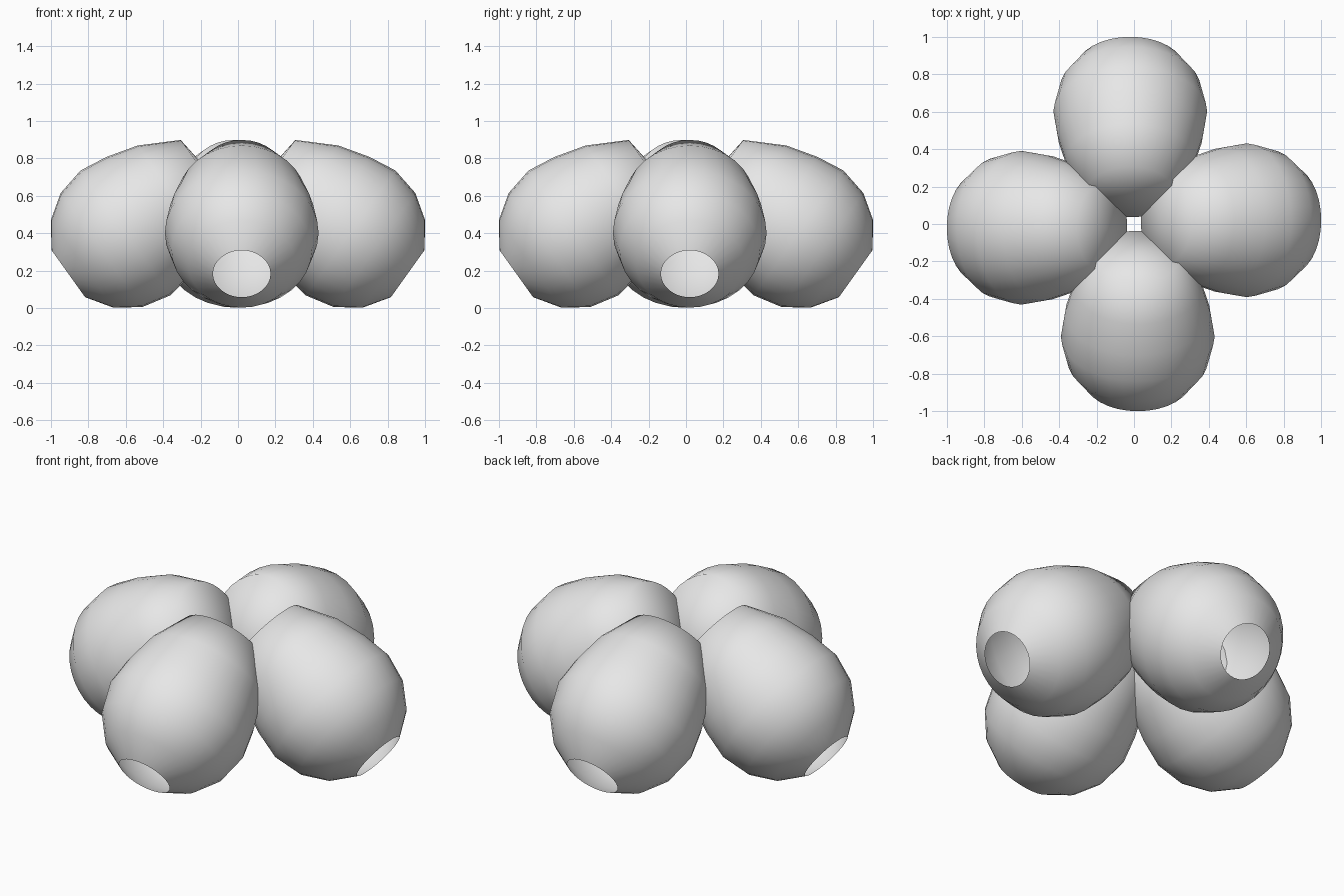
import bpy, bmesh, math
from mathutils import Matrix

if "Cube" in bpy.data.objects:
    bpy.data.objects.remove(bpy.data.objects["Cube"])

SEGMENTS = 32

# Lathe profile: (distance along the axis, radius), open mouth first, closed crown last
PROFILE = [(0.0, 0.154), (0.09, 0.287), (0.218, 0.375), (0.375, 0.411),
           (0.53, 0.389), (0.70, 0.342), (0.905, 0.232)]
CROWN = 0.93

grey = bpy.data.materials.new("light_grey")
grey.diffuse_color = (0.8, 0.8, 0.8, 1.0)
grey.use_nodes = True
grey.node_tree.nodes["Principled BSDF"].inputs["Base Color"].default_value = grey.diffuse_color


def make_shade_mesh():
    """Egg-shaped shade, open at the mouth and closed at the crown."""
    bm = bmesh.new()
    rings = []
    for s, r in PROFILE:
        rings.append([bm.verts.new((r * math.cos(2 * math.pi * i / SEGMENTS),
                                    r * math.sin(2 * math.pi * i / SEGMENTS), s))
                      for i in range(SEGMENTS)])
    for low, high in zip(rings, rings[1:]):
        for i in range(SEGMENTS):
            j = (i + 1) % SEGMENTS
            bm.faces.new((low[i], low[j], high[j], high[i]))
    tip = bm.verts.new((0, 0, CROWN))
    for i in range(SEGMENTS):
        bm.faces.new((rings[-1][i], rings[-1][(i + 1) % SEGMENTS], tip))
    for f in bm.faces:
        f.smooth = True
    mesh = bpy.data.meshes.new("shade")
    bm.to_mesh(mesh)
    bm.free()
    mesh.materials.append(grey)
    return mesh


# Four shades leaning inward around the centre, each slightly off its radial line
shade = make_shade_mesh()
lean = Matrix.Translation((0.907, 0.02, 0.183)) @ Matrix.Rotation(math.radians(-54.4), 4, 'Y')
for k, side in enumerate(("right", "back", "left", "front")):
    obj = bpy.data.objects.new(side + "_shade", shade)
    obj.matrix_world = Matrix.Rotation(k * math.pi / 2, 4, 'Z') @ lean
    bpy.context.collection.objects.link(obj)
